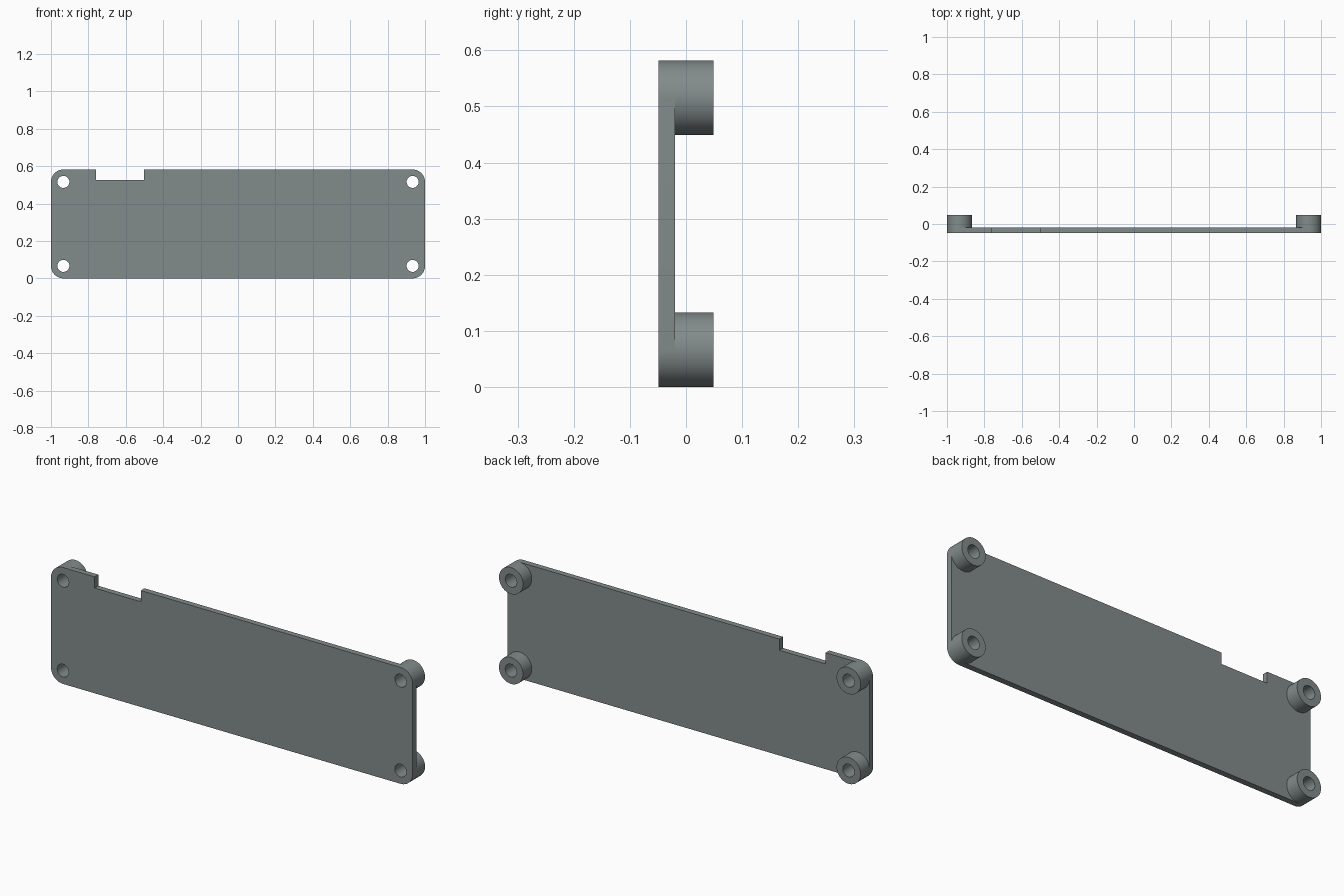
import bpy, bmesh, math

if "Cube" in bpy.data.objects:
    bpy.data.objects.remove(bpy.data.objects["Cube"])

W, H, R, HOLE = 1.0, 0.582, 0.0665, 0.032       # half width, height, corner radius, hole radius
FRONT, BACK, TIP = -0.049, -0.02, 0.049         # y of plate front, plate back, standoff ends
NOTCH_L, NOTCH_R, NOTCH_Z = -0.758, -0.503, 0.526

grey = bpy.data.materials.new("slate grey")
grey.diffuse_color = (0.225, 0.258, 0.258, 1)
grey.use_nodes = True
grey.node_tree.nodes["Principled BSDF"].inputs["Base Color"].default_value = grey.diffuse_color


def arc(cx, cz, r, start, end, n):
    """Points on an arc in the x-z plane, angles in degrees."""
    return [(cx + r * math.cos(math.radians(start + (end - start) * i / n)),
             cz + r * math.sin(math.radians(start + (end - start) * i / n))) for i in range(n + 1)]


def circle(cx, cz, r, n=48):
    return arc(cx, cz, r, 0, 360, n)[:-1]


def extrude_profile(name, loops, y0, y1):
    """Solid from an outline plus hole loops, spanning y0 to y1."""
    curve = bpy.data.curves.new(name, 'CURVE')
    curve.dimensions = '2D'
    curve.fill_mode = 'BOTH'
    curve.extrude = (y1 - y0) / 2
    for loop in loops:
        spline = curve.splines.new('POLY')
        spline.points.add(len(loop) - 1)
        for point, (x, z) in zip(spline.points, loop):
            point.co = (x, z, 0, 1)
        spline.use_cyclic_u = True
    helper = bpy.data.objects.new(name + "_profile", curve)
    bpy.context.collection.objects.link(helper)
    evaluated = helper.evaluated_get(bpy.context.evaluated_depsgraph_get())
    mesh = bpy.data.meshes.new_from_object(evaluated)
    bpy.data.objects.remove(helper)

    # Stand the profile upright and weld the caps to the walls
    bm = bmesh.new()
    bm.from_mesh(mesh)
    for v in bm.verts:
        x, z, depth = v.co
        v.co = (x, (y0 + y1) / 2 - depth, z)
    bmesh.ops.remove_doubles(bm, verts=bm.verts, dist=1e-5)
    bmesh.ops.recalc_face_normals(bm, faces=bm.faces)
    bm.to_mesh(mesh)
    bm.free()
    mesh.materials.clear()
    mesh.materials.append(grey)
    obj = bpy.data.objects.new(name, mesh)
    bpy.context.collection.objects.link(obj)
    bpy.ops.object.select_all(action='DESELECT')
    obj.select_set(True)
    bpy.context.view_layer.objects.active = obj
    bpy.ops.object.shade_smooth_by_angle(angle=math.radians(30))
    return obj


# Rounded plate with a notch in the top edge and four corner holes
cx, low, high = W - R, R, H - R
corners = {"lower_left": (-cx, low), "lower_right": (cx, low),
           "upper_right": (cx, high), "upper_left": (-cx, high)}
outline = (arc(-cx, low, R, 180, 270, 12) + arc(cx, low, R, 270, 360, 12)
           + arc(cx, high, R, 0, 90, 12)
           + [(NOTCH_R, H), (NOTCH_R, NOTCH_Z), (NOTCH_L, NOTCH_Z), (NOTCH_L, H)]
           + arc(-cx, high, R, 90, 180, 12))
extrude_profile("plate", [outline] + [circle(x, z, HOLE) for x, z in corners.values()], FRONT, BACK)

# Hollow round standoffs behind each corner
for label, (x, z) in corners.items():
    extrude_profile("standoff_" + label, [circle(x, z, R), circle(x, z, HOLE)], BACK, TIP)
